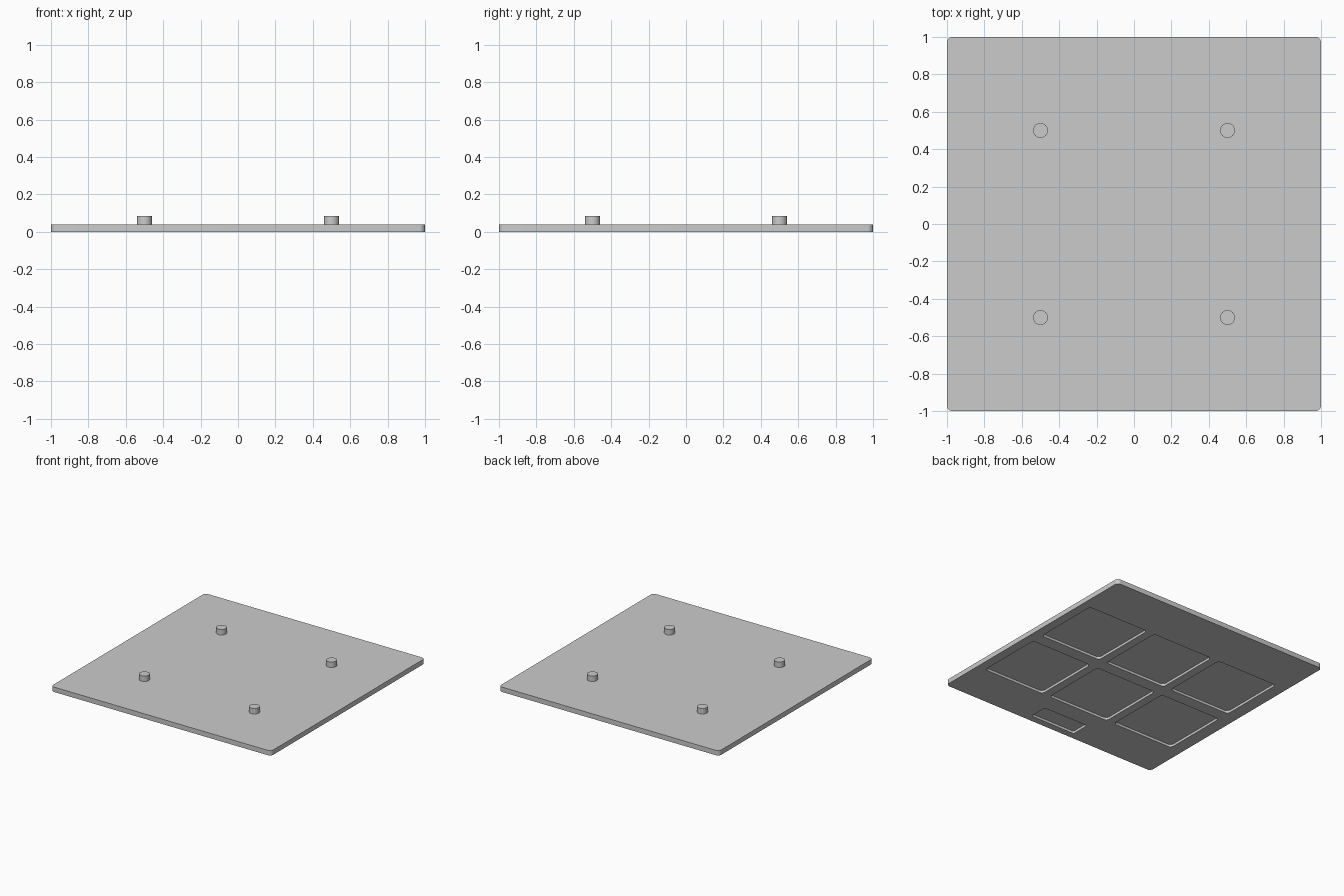
import bpy, bmesh, math

cube = bpy.data.objects.get("Cube")
if cube:
    bpy.data.objects.remove(cube, do_unlink=True)

THICK, PIN_TOP, POCKET_DEPTH = 0.04, 0.085, 0.02

grey = bpy.data.materials.new("plain grey")
grey.use_nodes = True
colour = (0.6, 0.6, 0.6, 1)
grey.diffuse_color = colour
grey.node_tree.nodes["Principled BSDF"].inputs["Base Color"].default_value = colour


def slab(bm, cx, cy, w, h, z0, z1, radius, steps=6):
    """Add a rounded rectangle, extruded from z0 to z1."""
    ring = []
    for i, (sx, sy) in enumerate(((1, 1), (-1, 1), (-1, -1), (1, -1))):
        for k in range(steps + 1):
            a = math.pi / 2 * (i + k / steps)
            x = cx + sx * (w / 2 - radius) + radius * math.cos(a)
            y = cy + sy * (h / 2 - radius) + radius * math.sin(a)
            ring.append(bm.verts.new((x, y, z0)))
    base = bm.faces.new(ring)
    top = bmesh.ops.extrude_face_region(bm, geom=[base])["geom"]
    bmesh.ops.translate(bm, vec=(0, 0, z1 - z0),
                        verts=[v for v in top if isinstance(v, bmesh.types.BMVert)])


def finish(bm, name):
    bmesh.ops.recalc_face_normals(bm, faces=bm.faces)
    mesh = bpy.data.meshes.new(name)
    bm.to_mesh(mesh)
    bm.free()
    obj = bpy.data.objects.new(name, mesh)
    bpy.context.collection.objects.link(obj)
    mesh.materials.append(grey)
    return obj


def smooth(obj):
    bpy.ops.object.select_all(action="DESELECT")
    obj.select_set(True)
    bpy.context.view_layer.objects.active = obj
    bpy.ops.object.shade_smooth_by_angle(angle=math.radians(30))


# Base plate
bm = bmesh.new()
slab(bm, 0, 0, 2, 2, 0, THICK, 0.03)
plate = finish(bm, "base_plate")

# Pockets in the underside: two rows of three, and a small slot
bm = bmesh.new()
for x in (-0.615, 0.015, 0.645):
    for y in (-0.355, 0.307):
        slab(bm, x, y, 0.56, 0.56, -0.05, POCKET_DEPTH, 0.03)
slab(bm, 0.005, -0.866, 0.41, 0.155, -0.05, POCKET_DEPTH, 0.01)
cutter = finish(bm, "pocket_cutter")
cutter.hide_render = True

cut = plate.modifiers.new("pockets", "BOOLEAN")
cut.operation = "DIFFERENCE"
cut.solver = "EXACT"
cut.object = cutter
bpy.context.view_layer.objects.active = plate
bpy.ops.object.modifier_apply(modifier=cut.name)
bpy.data.objects.remove(cutter, do_unlink=True)
smooth(plate)

# Round pins on top
for side, x in (("right", -0.5), ("left", 0.5)):
    for end, y in (("front", -0.5), ("back", 0.5)):
        bpy.ops.mesh.primitive_cylinder_add(
            vertices=32, radius=0.04, depth=PIN_TOP - THICK + 0.01,
            location=(x, y, (PIN_TOP + THICK - 0.01) / 2))
        pin = bpy.context.object
        pin.name = f"{end}_{side}_pin"
        pin.data.materials.append(grey)
        smooth(pin)
